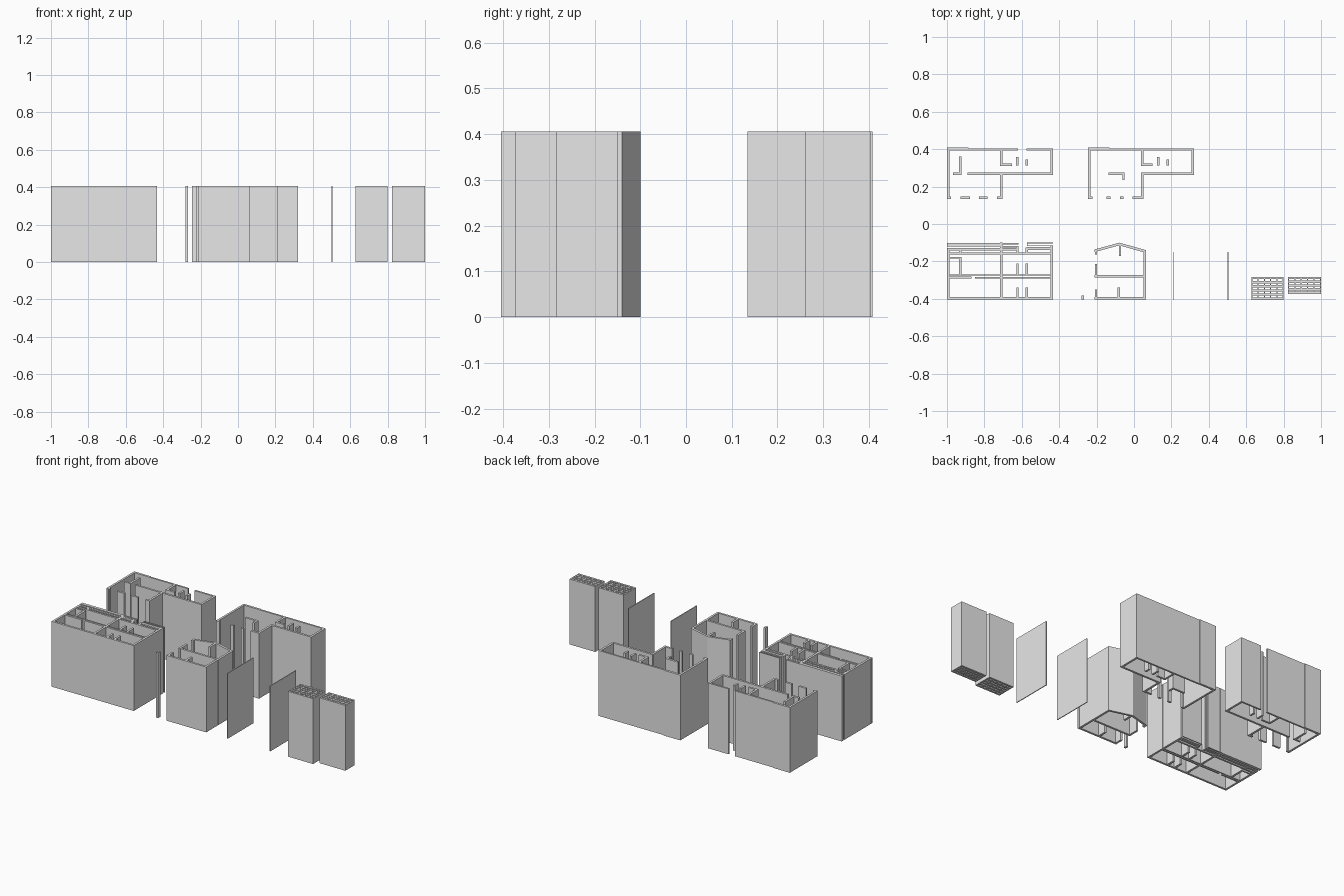
import bpy
import bmesh

cube = bpy.data.objects.get("Cube")
if cube:
    bpy.data.objects.remove(cube, do_unlink=True)

HEIGHT = .406
THICK = .013

grey = bpy.data.materials.new("plain grey")
grey.use_nodes = True
grey.diffuse_color = (.8, .8, .8, 1)
grey.node_tree.nodes["Principled BSDF"].inputs["Base Color"].default_value = (.8, .8, .8, 1)


def prism(name, outline):
    """Extrude a flat outline up to the full height."""
    mesh = bpy.data.meshes.new(name)
    bm = bmesh.new()
    base = bm.faces.new([bm.verts.new((x, y, 0)) for x, y in outline])
    grown = bmesh.ops.extrude_face_region(bm, geom=[base])
    top = [v for v in grown["geom"] if isinstance(v, bmesh.types.BMVert)]
    bmesh.ops.translate(bm, verts=top, vec=(0, 0, HEIGHT))
    bmesh.ops.recalc_face_normals(bm, faces=bm.faces)
    bm.to_mesh(mesh)
    bm.free()
    mesh.materials.append(grey)
    obj = bpy.data.objects.new(name, mesh)
    bpy.context.collection.objects.link(obj)
    return obj


def block(name, left, right, front, back):
    return prism(name, [(left, front), (right, front), (right, back), (left, back)])


def across(name, y, start, end, thick=THICK):
    """Wall running along x, centred on y."""
    return block(name, start, end, y - thick / 2, y + thick / 2)


def along(name, x, start, end, thick=THICK):
    """Wall running along y, centred on x."""
    return block(name, x - thick / 2, x + thick / 2, start, end)


# Shared shell of the two floor plans; ox is the left outer edge
def floor_shell(plan, ox):
    along(plan + "_left_wall", ox + .007, .134, .408)
    across(plan + "_back_wall_thick_end", .401, ox, ox + .115, .014)
    across(plan + "_back_wall", .398, ox + .115, ox + .38, .011)
    across(plan + "_back_wall_corner", .398, ox + .425, ox + .567, .011)
    along(plan + "_right_wall", ox + .56, .262, .403)
    along(plan + "_wing_wall", ox + .291, .134, .268)
    along(plan + "_bathroom_wall", ox + .291, .31, .395)
    across(plan + "_bathroom_return", .316, ox + .291, ox + .347)
    along(plan + "_long_stub", ox + .376, .313, .358)
    along(plan + "_short_stub", ox + .427, .313, .346)


def front_piers(plan, ox, spans):
    for i, (a, b) in enumerate(spans):
        across(f"{plan}_front_pier_{i}", .141, ox + a, ox + b)


# Ground floor plan
G = -1
floor_shell("ground_floor", G)
front_piers("ground_floor", G, [(0, .022), (.072, .122), (.17, .217), (.268, .298)])
across("ground_floor_hall_wall", .268, G + .11, G + .567)
across("ground_floor_hall_stub", .268, G + .033, G + .078)
along("ground_floor_partition", G + .071, .262, .36)

# Upper floor plan
U = -.247
floor_shell("upper_floor", U)
front_piers("upper_floor", U, [(0, .025), (.1, .122), (.172, .19), (.24, .298)])
across("upper_floor_back_infill", .398, U + .375, U + .43, .011)
across("upper_floor_hall_wall", .268, U + .285, U + .567)
across("upper_floor_landing_wall", .268, U + .111, U + .197)
along("upper_floor_landing_return", U + .191, .234, .27)

# Long section: outer walls and floors
L, R = -1, -.433
across("long_section_base", -.398, L, R)
along("long_section_left_wall", L + .007, -.404, -.13)
along("long_section_right_wall", R - .007, -.404, -.115)
across("long_section_floor_upper_layer", -.273, L, R, .006)
across("long_section_floor_left", -.287, L, L + .13, .011)
across("long_section_floor_right", -.287, L + .15, R, .009)

# Long section: roof layers, broken by a narrow opening
GAP_A, GAP_B = -.617, -.573
across("long_section_ridge", -.111, L, -.705, .018)
for i, y in enumerate((-.105, -.121)):
    across(f"long_section_ridge_layer_{i}", y, -.71, GAP_A, .009)
across("long_section_rafter_left", -.135, L, GAP_A, .013)
across("long_section_rafter_right", -.131, GAP_B, R, .016)
across("long_section_ceiling", -.158, L, R, .012)
for i, y in enumerate((-.101, -.116)):
    across(f"long_section_parapet_{i}", y, GAP_B, R, .004)
along("long_section_parapet_end", GAP_B + .002, -.118, -.099, .004)

# Long section: partitions
along("long_section_main_partition", -.71, -.4, -.1)
along("long_section_left_partition", -.928, -.275, -.178)
across("long_section_left_lintel", -.181, L, -.922, .009)
along("long_section_left_post", -.928, -.16, -.13)
for i, x in enumerate((-.623, -.573)):
    along(f"long_section_upper_stub_{i}", x, -.275, -.212)
    along(f"long_section_lower_stub_{i}", x, -.4, -.34)
    along(f"long_section_roof_stub_{i}", x, -.16, -.126)

# Cross section: walls, floor and stubs
A, B = -.21, .065
across("cross_section_base", -.398, A, B)
across("cross_section_floor", -.28, A, B)
along("cross_section_right_wall", B - .007, -.404, -.14)
for i, (a, b) in enumerate([(-.404, -.35), (-.287, -.214), (-.162, -.134)]):
    along(f"cross_section_left_wall_{i}", A + .007, a, b)
along("cross_section_attic_stub", -.075, -.172, -.11)
along("cross_section_lower_stub", -.081, -.4, -.34)
along("cross_section_step_end", -.273, -.404, -.383)
across("cross_section_step", -.4, -.279, -.268, .008)

# Cross section: pitched roof
prism("cross_section_roof", [(A, -.15), (-.078, -.114), (B, -.155),
                             (B, -.14), (-.078, -.1), (A, -.136)])

# Two thin standing sheets
for name, x in (("inner_sheet", .21), ("outer_sheet", .503)):
    along(name, x, -.405, -.15, .005)


# Slatted grids: rows of bars joined by uprights
def slat_grid(name, left, right, front, back, rows, uprights):
    pitch = (back - front - .012) / (rows - 1)
    for i in range(rows):
        across(f"{name}_bar_{i}", front + .006 + i * pitch, left, right, .012)
    width = right - left
    for i in range(uprights):
        x = left + .003 + (width - .006) * i / (uprights - 1)
        along(f"{name}_upright_{i}", x, front, back, .006)


slat_grid("large_grid", .627, .8, -.405, -.283, rows=6, uprights=6)
slat_grid("small_grid", .823, 1, -.374, -.283, rows=5, uprights=6)
